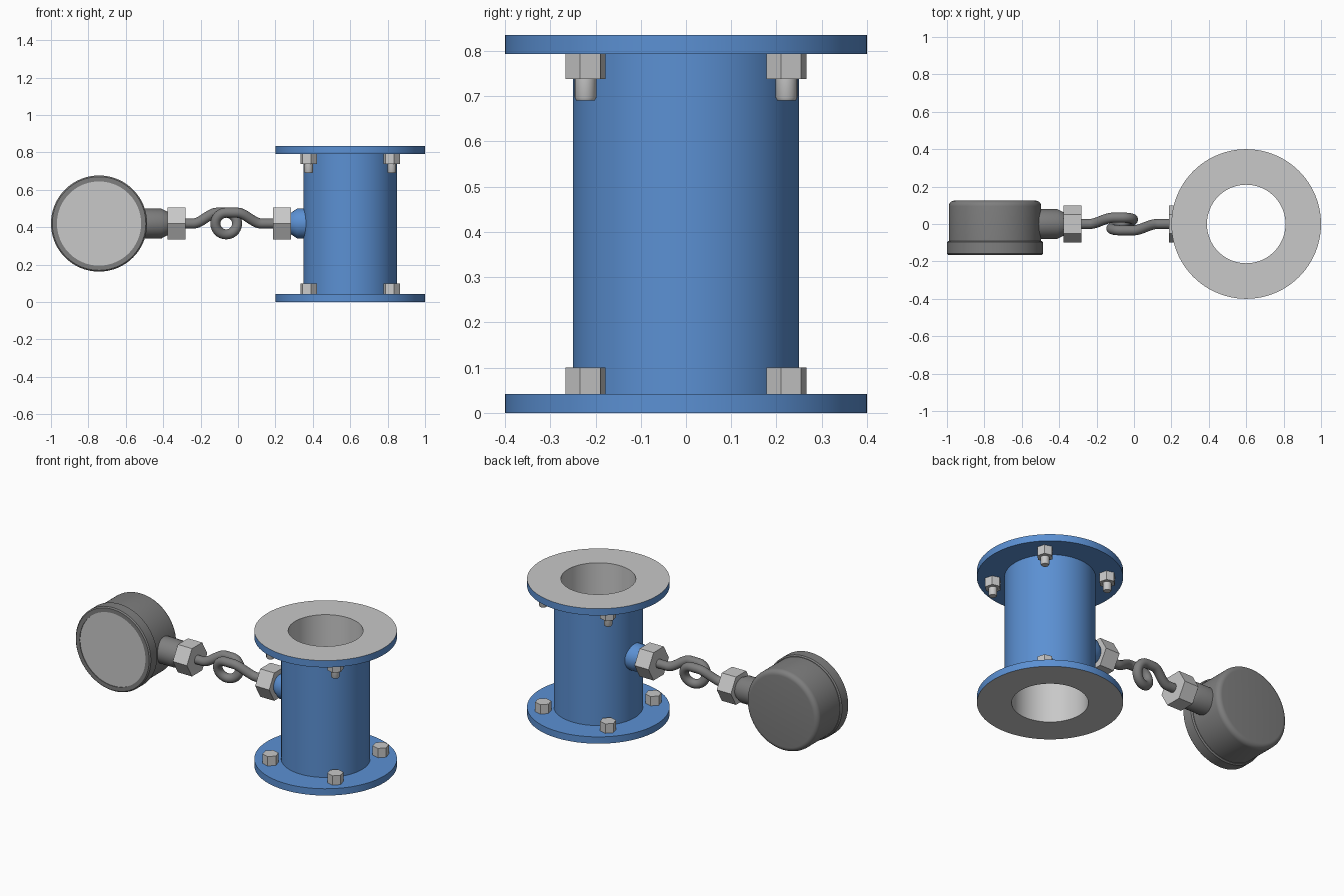
import bpy, bmesh
from math import pi, cos, sin, radians
from mathutils import Vector

cube = bpy.data.objects.get("Cube")
if cube:
    bpy.data.objects.remove(cube, do_unlink=True)


def material(name, rgb):
    m = bpy.data.materials.new(name)
    m.use_nodes = True
    m.diffuse_color = (*rgb, 1)
    m.node_tree.nodes["Principled BSDF"].inputs["Base Color"].default_value = (*rgb, 1)
    return m


BLUE = material("blue paint", (0.105, 0.28, 0.65))
LIGHT = material("light grey metal", (0.58, 0.58, 0.58))
DARK = material("dark grey metal", (0.21, 0.21, 0.21))


def lathe(name, profile, mats, loc, rot=(0, 0, 0), sides=64, turn=0.0, closed=False):
    """Turn (radius, height) points about z; mats is one material or one per profile segment."""
    n = len(profile)
    segments = n if closed else n - 1
    if not isinstance(mats, list):
        mats = [mats] * segments
    slots = list(dict.fromkeys(mats))
    bm = bmesh.new()
    rings = []
    for i in range(sides):
        a = turn + 2 * pi * i / sides
        rings.append([bm.verts.new((r * cos(a), r * sin(a), h)) for r, h in profile])
    for i in range(sides):
        here, after = rings[i], rings[(i + 1) % sides]
        for j in range(segments):
            k = (j + 1) % n
            f = bm.faces.new((here[j], after[j], after[k], here[k]))
            f.material_index = slots.index(mats[j])
            f.smooth = True
    bmesh.ops.remove_doubles(bm, verts=bm.verts, dist=1e-5)
    bmesh.ops.recalc_face_normals(bm, faces=bm.faces)
    for e in bm.edges:
        e.smooth = e.calc_face_angle(0) < radians(35)
    mesh = bpy.data.meshes.new(name)
    bm.to_mesh(mesh)
    bm.free()
    for m in slots:
        mesh.materials.append(m)
    ob = bpy.data.objects.new(name, mesh)
    ob.location, ob.rotation_euler = loc, rot
    bpy.context.collection.objects.link(ob)
    return ob


def solid(r, a, b):
    return [(0, a), (r, a), (r, b), (0, b)]


ALONG_X = (0, pi / 2, 0)
TO_FRONT = (pi / 2, 0, 0)
PIPE_X, MID_Z, TOP = 0.6, 0.42, 0.835
BORE, WALL, RIM, THICK = 0.21, 0.25, 0.4, 0.042

# Flanged pipe: painted outside, bare metal on the end faces and in the bore
lathe("flanged_pipe",
      [(BORE, 0), (RIM, 0), (RIM, THICK), (WALL, THICK),
       (WALL, TOP - THICK), (RIM, TOP - THICK), (RIM, TOP), (BORE, TOP)],
      [LIGHT] + [BLUE] * 5 + [LIGHT] * 2, (PIPE_X, 0, 0), sides=96, closed=True)

# Flange bolts: heads below, nuts and stud ends above
for sx, front in ((-1, "left"), (1, "right")):
    for sy, side in ((-1, "front"), (1, "back")):
        spot = (PIPE_X + 0.222 * sx, 0.222 * sy, 0)
        tag = side + "_" + front
        lathe("bolt_head_" + tag, solid(0.046, THICK - 0.01, 0.1), LIGHT, spot,
              sides=6, turn=pi / 4)
        lathe("nut_" + tag, solid(0.046, 0.738, TOP - THICK + 0.01), LIGHT, spot,
              sides=6, turn=pi / 4)
        lathe("stud_end_" + tag,
              [(0, 0.69), (0.02, 0.69), (0.024, 0.697), (0.024, 0.75), (0, 0.75)],
              LIGHT, spot, sides=24)

# Side outlet on the pipe
lathe("pipe_outlet", [(0, 0.28), (0.055, 0.28), (0.08, 0.316), (0.08, 0.37), (0, 0.37)],
      BLUE, (0, 0, MID_Z), ALONG_X, sides=48)

# Union nuts at both ends of the siphon tube
for name, a, b in (("gauge_union_nut", -0.377, -0.28), ("pipe_union_nut", 0.187, 0.283)):
    lathe(name, solid(0.0995, a, b), LIGHT, (0, 0, MID_Z), ALONG_X, sides=6, turn=pi / 2)

# Gauge stem
lathe("gauge_stem", [(0, -0.56), (0.08, -0.56), (0.08, -0.41), (0.06, -0.372), (0, -0.372)],
      DARK, (0, 0, MID_Z), ALONG_X, sides=48)

# Gauge case with a rounded back edge
GAUGE = (-0.743, 0, MID_Z)
back_edge = [(0.217 + 0.03 * sin(t * pi / 12), -0.095 - 0.03 * cos(t * pi / 12))
             for t in range(7)]
lathe("gauge_case", [(0, -0.125)] + back_edge + [(0.247, 0.1), (0, 0.1)],
      DARK, GAUGE, TO_FRONT, sides=96)

# Gauge bezel and dial
lathe("gauge_bezel",
      [(0.225, 0.09), (0.25, 0.09), (0.257, 0.097), (0.257, 0.158), (0.25, 0.165), (0.225, 0.165)],
      DARK, GAUGE, TO_FRONT, sides=96, closed=True)
lathe("gauge_dial", solid(0.226, 0.095, 0.161), LIGHT, GAUGE, TO_FRONT, sides=96)


# Siphon tube: rise, one full loop, then fall
def ease(t):
    return t * t * (3 - 2 * t)


LOOP_X, LOOP_R, SHIFT = -0.063, 0.058, 0.034
path = [Vector((-0.3, 0, MID_Z))]
for i in range(17):
    t = i / 16
    path.append(Vector((-0.24 + 0.13 * t, SHIFT * ease(t), MID_Z + LOOP_R * ease(t))))
for i in range(41):
    t = i / 40
    a = 2 * pi * t
    path.append(Vector((LOOP_X + LOOP_R * sin(a), SHIFT * cos(pi * t), MID_Z + LOOP_R * cos(a))))
for i in range(17):
    t = 1 - i / 16
    path.append(Vector((0.125 - 0.13 * t, -SHIFT * ease(t), MID_Z + LOOP_R * ease(t))))
path.append(Vector((0.2, 0, MID_Z)))

curve = bpy.data.curves.new("siphon_tube", "CURVE")
curve.dimensions = "3D"
curve.bevel_depth = 0.027
curve.bevel_resolution = 6
curve.use_fill_caps = True
spline = curve.splines.new("POLY")
spline.points.add(len(path) - 1)
for p, co in zip(spline.points, path):
    p.co = (*co, 1)
curve.materials.append(DARK)
bpy.context.collection.objects.link(bpy.data.objects.new("siphon_tube", curve))
